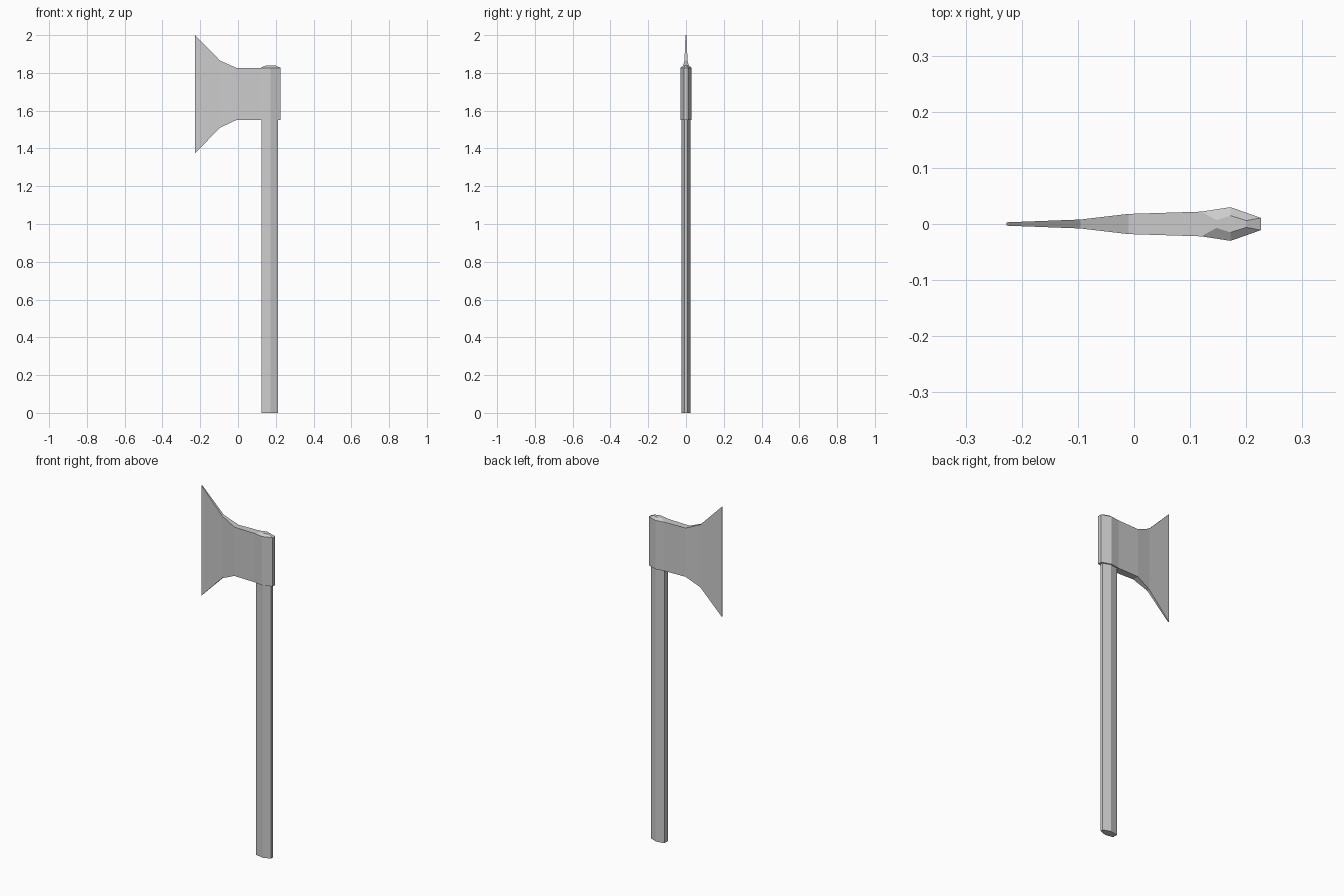
import bpy, bmesh

if "Cube" in bpy.data.objects:
    bpy.data.objects.remove(bpy.data.objects["Cube"])


def make_object(name, bm):
    bmesh.ops.recalc_face_normals(bm, faces=bm.faces[:])
    mesh = bpy.data.meshes.new(name)
    bm.to_mesh(mesh)
    bm.free()
    obj = bpy.data.objects.new(name, mesh)
    bpy.context.collection.objects.link(obj)
    return obj


def loft(bm, rings):
    """Skin a list of equal-length closed rings and cap both ends."""
    loops = [[bm.verts.new(p) for p in ring] for ring in rings]
    for a, b in zip(loops, loops[1:]):
        for i in range(len(a)):
            j = (i + 1) % len(a)
            bm.faces.new((a[i], a[j], b[j], b[i]))
    bm.faces.new(loops[0])
    bm.faces.new(loops[-1])
    return loops


def outline(half_widths, z):
    """Mirror (x, half width) pairs into a closed outline at height z."""
    return ([(x, -h, z) for x, h in half_widths] +
            [(x, h, z) for x, h in reversed(half_widths)])


# Handle: six-sided shaft running up into the eye of the head
grip = [(0.125, 0.015), (0.172, 0.023), (0.213, 0.008)]
bm = bmesh.new()
loft(bm, [outline(grip, z) for z in (0.0, 1.62)])
make_object("handle", bm)

# Axe head: rectangular sections (x, half width, bottom, top) from edge to poll
sections = [(-0.227, 0.003, 1.375, 2.0), (-0.095, 0.008, 1.51, 1.865),
            (-0.01, 0.018, 1.55, 1.827), (0.12, 0.022, 1.55, 1.827),
            (0.172, 0.030, 1.55, 1.827), (0.226, 0.011, 1.55, 1.827)]
bm = bmesh.new()
loops = loft(bm, [[(x, -h, lo), (x, h, lo), (x, h, hi), (x, -h, hi)]
                  for x, h, lo, hi in sections])

# Raised, chamfered cap on top of the eye
eye = [loop[3] for loop in loops[3:]] + [loop[2] for loop in reversed(loops[3:])]
top = [f for f in bm.faces if all(v in eye for v in f.verts)]
bmesh.ops.delete(bm, geom=top, context='FACES')
crown = [bm.verts.new(p) for p in
         outline([(0.147, 0.007), (0.172, 0.015), (0.2, 0.006)], 1.838)]
for i in range(6):
    j = (i + 1) % 6
    bm.faces.new((eye[i], eye[j], crown[j], crown[i]))
bm.faces.new(crown)
make_object("axe_head", bm)
